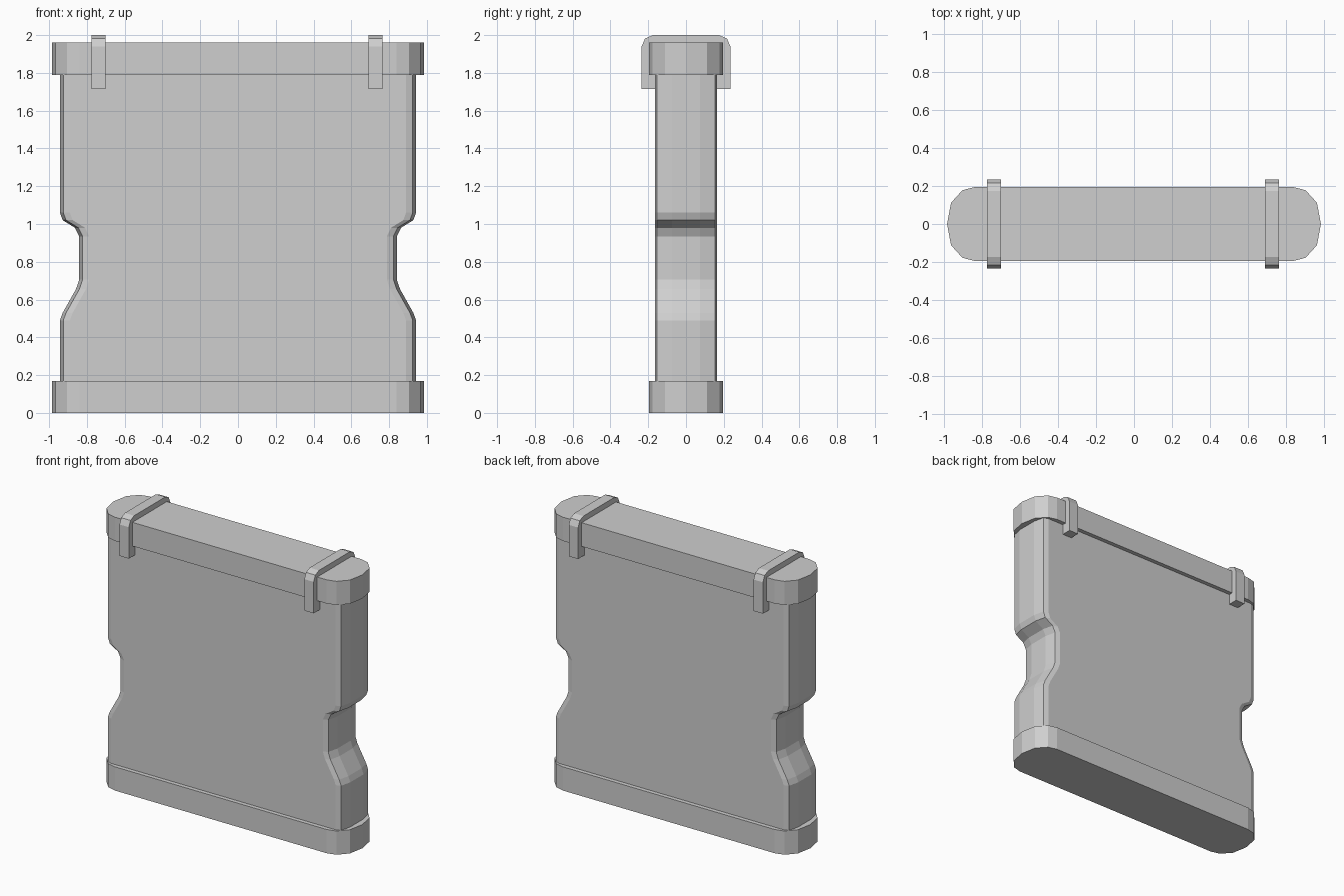
import bpy, bmesh, math

cube = bpy.data.objects.get("Cube")
if cube:
    bpy.data.objects.remove(cube, do_unlink=True)

grey = bpy.data.materials.new("plain grey")
grey.use_nodes = True
colour = (0.62, 0.62, 0.62, 1)
grey.diffuse_color = colour
grey.node_tree.nodes["Principled BSDF"].inputs["Base Color"].default_value = colour


def loft(name, rings):
    """Skin a stack of equal-length closed rings and close both ends."""
    bm = bmesh.new()
    loops = [[bm.verts.new(p) for p in ring] for ring in rings]
    n = len(loops[0])
    for low, high in zip(loops, loops[1:]):
        for i in range(n):
            j = (i + 1) % n
            bm.faces.new((low[i], low[j], high[j], high[i]))
    bm.faces.new(loops[0][::-1])
    bm.faces.new(loops[-1])
    bmesh.ops.dissolve_limit(bm, angle_limit=math.radians(0.5),
                             verts=bm.verts, edges=bm.edges)
    bmesh.ops.recalc_face_normals(bm, faces=bm.faces)
    mesh = bpy.data.meshes.new(name)
    bm.to_mesh(mesh)
    bm.free()
    mesh.materials.append(grey)
    obj = bpy.data.objects.new(name, mesh)
    bpy.context.collection.objects.link(obj)
    return obj


def mirrored_section(quarter, z, inset=0):
    """Mirror a quarter outline (front to side) into a full closed ring."""
    q = [(x - inset, y) for x, y in quarter]
    side = [(x, -y) for x, y in q] + [(x, y) for x, y in q[::-1] if y > 0]
    return [(x, y, z) for x, y in side] + [(-x, -y, z) for x, y in side]


# Main body: rounded slab with a hand notch in each side
body_quarter = [(0.89, 0.165), (0.925, 0.153), (0.943, 0.075)]
levels = [(0.1, 0), (0.49, 0), (0.53, 0.015), (0.655, 0.085), (0.705, 0.102),
          (0.935, 0.102), (0.98, 0.08), (1.02, 0.015), (1.06, 0), (1.85, 0)]
loft("body", [mirrored_section(body_quarter, z, inset) for z, inset in levels])

# End caps
cap_quarter = [(0.84, 0.195), (0.905, 0.178), (0.965, 0.112), (0.986, 0)]
for name, bottom, top in (("base_cap", 0, 0.17), ("top_cap", 1.79, 1.96)):
    loft(name, [mirrored_section(cap_quarter, z) for z in (bottom, top)])

# Straps: upside-down U clips hooked over the top cap
half = [(0.16, 1.93), (0.16, 1.715), (0.235, 1.715),
        (0.235, 1.94), (0.217, 1.982), (0.175, 2.0)]
outline = half + [(-y, z) for y, z in half[::-1]]
for name, centre in (("right_strap", -0.738), ("left_strap", 0.728)):
    loft(name, [[(centre + dx, y, z) for y, z in outline] for dx in (-0.037, 0.037)])
